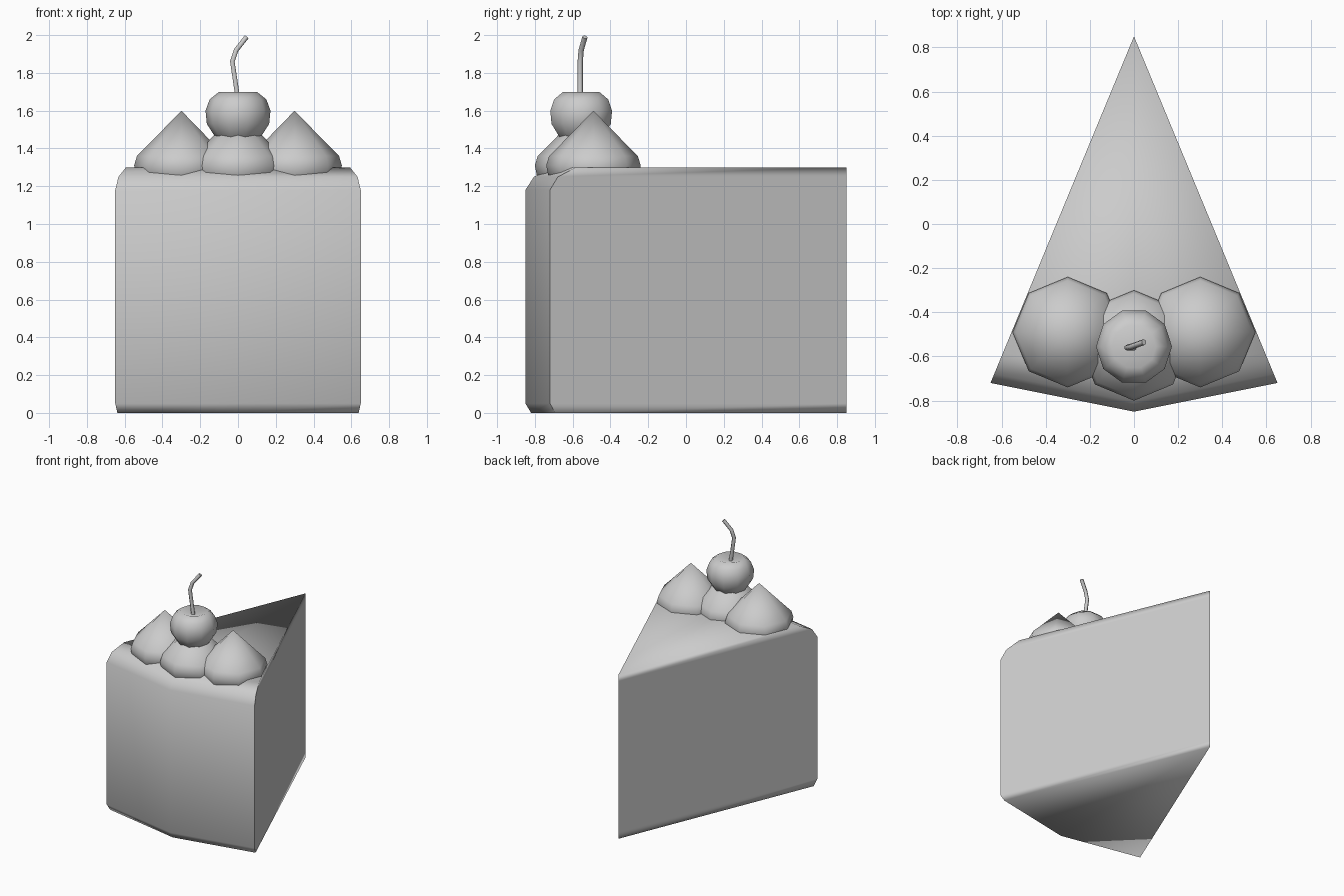
import bpy, bmesh, math
from mathutils import Vector

if "Cube" in bpy.data.objects:
    bpy.data.objects.remove(bpy.data.objects["Cube"])

grey = bpy.data.materials.new("plain grey")
grey.use_nodes = True
grey.diffuse_color = (0.6, 0.6, 0.6, 1)
grey.node_tree.nodes["Principled BSDF"].inputs["Base Color"].default_value = (0.6, 0.6, 0.6, 1)


def finish(bm, name, sharp_angle=180):
    """Turn a bmesh into a smooth-shaded object with sharp steep edges."""
    bmesh.ops.recalc_face_normals(bm, faces=bm.faces)
    for f in bm.faces:
        f.smooth = True
    for e in bm.edges:
        e.smooth = e.calc_face_angle(0) < math.radians(sharp_angle)
    mesh = bpy.data.meshes.new(name)
    bm.to_mesh(mesh)
    bm.free()
    mesh.materials.append(grey)
    obj = bpy.data.objects.new(name, mesh)
    bpy.context.collection.objects.link(obj)
    return obj


def loft(bm, rings):
    """Skin closed rings of points, one above the other."""
    loops = [[bm.verts.new(p) for p in ring] for ring in rings]
    for a, b in zip(loops, loops[1:]):
        n = len(a)
        for i in range(n):
            j = (i + 1) % n
            bm.faces.new((a[i], a[j], b[j], b[i]))
    return loops


def turned(name, centre, profile, sides, tip):
    """Solid of revolution closed by a base face and a central top point."""
    x, y = centre
    bm = bmesh.new()
    rings = [[(x + r * math.cos(math.tau * i / sides),
               y + r * math.sin(math.tau * i / sides), z)
              for i in range(sides)] for r, z in profile]
    loops = loft(bm, rings)
    bm.faces.new(loops[0])
    top = bm.verts.new((x, y, tip))
    for i in range(sides):
        bm.faces.new((loops[-1][i], loops[-1][(i + 1) % sides], top))
    return finish(bm, name)


# Cake wedge: rim pulled towards the point at each height
point = Vector((0, 0.85, 0))
rim = [Vector((-0.65, -0.72, 0)), Vector((0, -0.85, 0)), Vector((0.65, -0.72, 0))]
levels = [(0, 0.03), (0.05, 0), (1.18, 0), (1.25, 0.045), (1.3, 0.15)]
rings = []
for z, inset in levels:
    up = Vector((0, 0, z))
    rings.append([point + up] + [p + (point - p).normalized() * inset + up for p in rim])
bm = bmesh.new()
loops = loft(bm, rings)
bm.faces.new(loops[0])
bm.faces.new(loops[-1])
finish(bm, "cake_slice", 93)

# Cream puffs
puff = [(0.2, 1.2), (0.24, 1.26), (0.25, 1.31), (0.235, 1.36), (0.175, 1.42)]
for name, centre in (("cream_right", (-0.3, -0.49)), ("cream_left", (0.3, -0.49)),
                     ("cream_middle", (0, -0.55))):
    turned(name, centre, puff, 8, 1.6)

# Cherry with a dimple on top
cherry = [(0.06, 1.42), (0.12, 1.46), (0.165, 1.53), (0.172, 1.6), (0.15, 1.66), (0.1, 1.7)]
turned("cherry", (0, -0.555), cherry, 10, 1.67)

# Bent stem
curve = bpy.data.curves.new("cherry_stem", 'CURVE')
curve.dimensions = '3D'
curve.bevel_depth = 0.014
curve.bevel_resolution = 1
curve.use_fill_caps = True
path = [(0, -0.56, 1.66), (-0.03, -0.56, 1.86), (-0.01, -0.555, 1.92), (0.045, -0.535, 1.99)]
spline = curve.splines.new('POLY')
spline.points.add(len(path) - 1)
for pt, co in zip(spline.points, path):
    pt.co = (*co, 1)
curve.materials.append(grey)
stem = bpy.data.objects.new("cherry_stem", curve)
bpy.context.collection.objects.link(stem)
